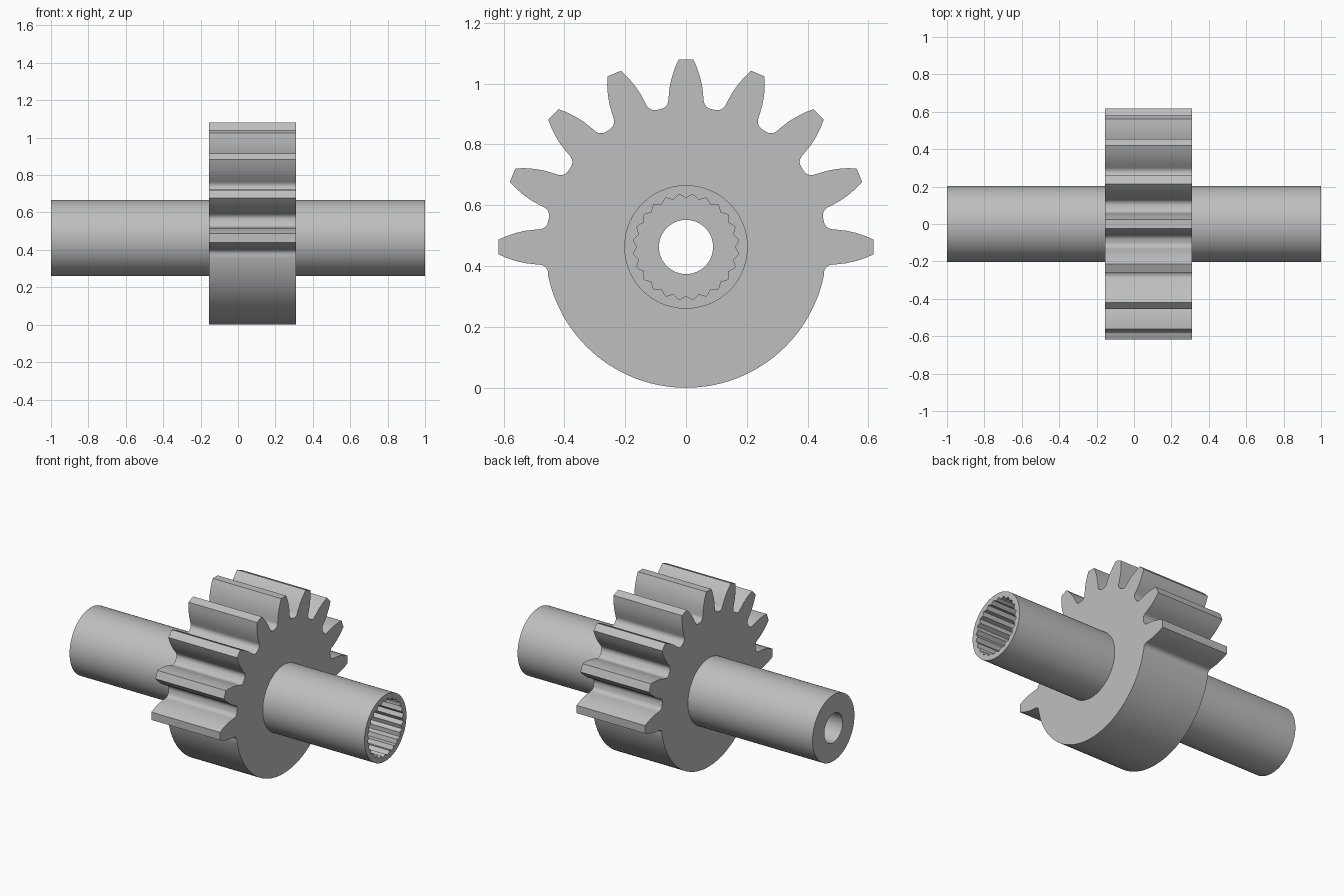
import bpy, bmesh
from math import sin, cos, pi, radians, atan2, hypot

AXIS_Z = 0.463       # height of the shaft axis
BODY_R = 0.463       # plain half of the gear
SHAFT_R = 0.203
BORE_R = 0.089
PITCH = radians(22.5)
TEETH = 9

cube = bpy.data.objects.get("Cube")
if cube:
    bpy.data.objects.remove(cube, do_unlink=True)

steel = bpy.data.materials.new("grey steel")
steel.use_nodes = True
GREY = (0.52, 0.52, 0.52, 1)
steel.diffuse_color = GREY
steel.node_tree.nodes["Principled BSDF"].inputs["Base Color"].default_value = GREY


def closed_loft(name, rings):
    """Join (x, [(radius, angle), ...]) rings around the shaft axis into a ring-shaped solid."""
    bm = bmesh.new()
    loops = [[bm.verts.new((x, r * cos(a), AXIS_Z + r * sin(a))) for r, a in pts]
             for x, pts in rings]
    for i, low in enumerate(loops):
        high = loops[(i + 1) % len(loops)]
        for j in range(len(low)):
            k = (j + 1) % len(low)
            bm.faces.new((low[j], low[k], high[k], high[j]))
    bmesh.ops.recalc_face_normals(bm, faces=bm.faces)
    mesh = bpy.data.meshes.new(name)
    bm.to_mesh(mesh)
    bm.free()
    mesh.materials.append(steel)
    obj = bpy.data.objects.new(name, mesh)
    bpy.context.collection.objects.link(obj)
    bpy.ops.object.select_all(action='DESELECT')
    obj.select_set(True)
    bpy.context.view_layer.objects.active = obj
    bpy.ops.object.shade_smooth_by_angle(angle=radians(30))
    return obj


def circle(radius, count):
    return [(radius, 2 * pi * i / count) for i in range(count)]


# Half tooth: (half width, distance from axis), root fillet first, tip last
fillet = [(0.088 + 0.03 * cos(radians(a)), 0.483 + 0.03 * sin(radians(a)))
          for a in range(258, 179, -13)]
half = fillet + [(0.056, 0.505), (0.053, 0.53), (0.046, 0.56),
                 (0.036, 0.59), (0.024, 0.617)]
half = [(hypot(w, d), atan2(w, d)) for w, d in half]
tooth = [(r, -a) for r, a in half] + half[::-1]

# Sector gear outline: teeth over the upper half, plain arc below
outline = [(r, a + i * PITCH) for i in range(TEETH) for r, a in tooth]
start, end = pi + PITCH / 2, 2 * pi - PITCH / 2
outline += [(BODY_R, start + (end - start) * i / 56) for i in range(57)]
hub = [(SHAFT_R - 0.003, a) for r, a in outline]
closed_loft("sector_gear", [(-0.155, outline), (0.31, outline),
                            (0.31, hub), (-0.155, hub)])

# Hollow shaft: splined socket at one end, round bore at the other
COUNT = 96
spline_r = (0.16, 0.1675, 0.175, 0.1675)
spline = [(spline_r[i % 4], a) for i, (r, a) in enumerate(circle(1, COUNT))]
outer, bore = circle(SHAFT_R, COUNT), circle(BORE_R, COUNT)
closed_loft("splined_shaft", [(-1, outer), (1, outer), (1, spline),
                              (0, spline), (0, bore), (-1, bore)])
